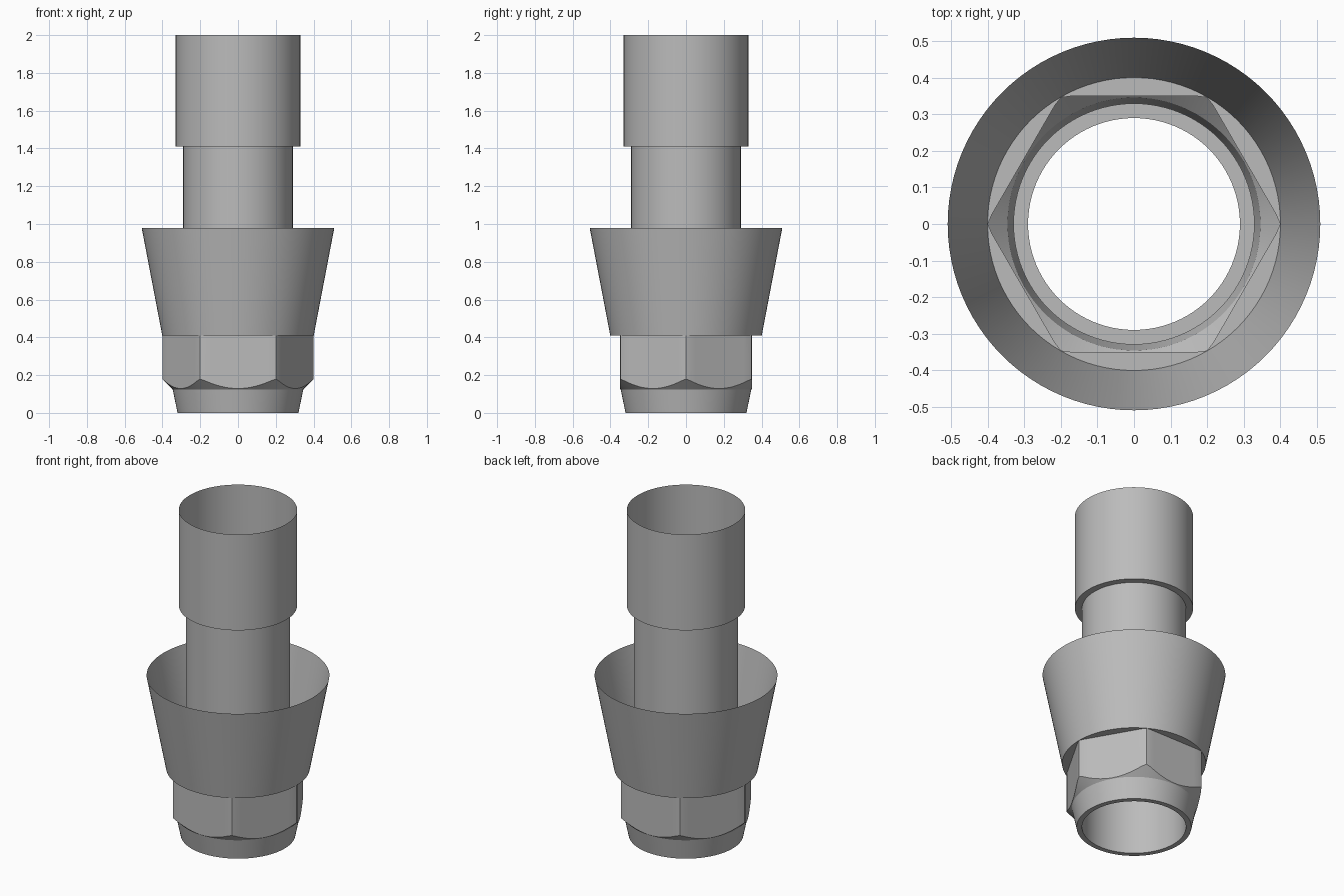
import bpy
import bmesh
from math import cos, sin, pi, radians

cube = bpy.data.objects.get("Cube")
if cube:
    bpy.data.objects.remove(cube)

SIDES = 96
INRADIUS = 0.35      # hexagon flat to axis
CUP_BASE = 0.40      # cup floor radius

steel = bpy.data.materials.new("plain grey")
grey = (0.5, 0.5, 0.5, 1)
steel.diffuse_color = grey
steel.use_nodes = True
steel.node_tree.nodes["Principled BSDF"].inputs["Base Color"].default_value = grey


def circle(radius, z):
    return lambda a: (radius, z)


def hex_radius(a):
    # Corners lie on the x axis and are trimmed by the cup floor
    return min(INRADIUS / cos(a % (pi / 3) - pi / 6), CUP_BASE)


def hex_top(a):
    return hex_radius(a), 0.41


def hex_bottom(a):
    # Conical chamfer leaves a scalloped lower edge
    r = hex_radius(a)
    return r, 0.125 + (r - 0.346)


def skin(name, rings):
    """Open shell through a list of rings, each giving radius and height by angle."""
    bm = bmesh.new()
    loops = []
    for ring in rings:
        loop = []
        for i in range(SIDES):
            a = 2 * pi * i / SIDES
            r, z = ring(a)
            loop.append(bm.verts.new((r * cos(a), r * sin(a), z)))
        loops.append(loop)
    for low, high in zip(loops, loops[1:]):
        for i in range(SIDES):
            j = (i + 1) % SIDES
            bm.faces.new((low[i], low[j], high[j], high[i]))
    mesh = bpy.data.meshes.new(name)
    bm.to_mesh(mesh)
    bm.free()
    mesh.materials.append(steel)
    obj = bpy.data.objects.new(name, mesh)
    bpy.context.collection.objects.link(obj)
    bpy.ops.object.select_all(action="DESELECT")
    obj.select_set(True)
    bpy.context.view_layer.objects.active = obj
    bpy.ops.object.shade_smooth_by_angle(angle=radians(25))
    return obj


# Through tube with the wider upper sleeve
skin("tube_and_sleeve", [circle(0.29, 0), circle(0.29, 1.41),
                         circle(0.33, 1.41), circle(0.33, 2)])

# Tapered nose, closed to the tube by a flat ring
skin("nose", [circle(0.29, 0), circle(0.32, 0), circle(0.346, 0.125)])

# Hexagonal nut section with chamfered lower edge
skin("hex_nut", [circle(0.346, 0.125), hex_bottom, hex_top])

# Flared open cup with its floor
skin("flared_cup", [hex_top, circle(CUP_BASE + 0.001, 0.41), circle(0.51, 0.98)])
